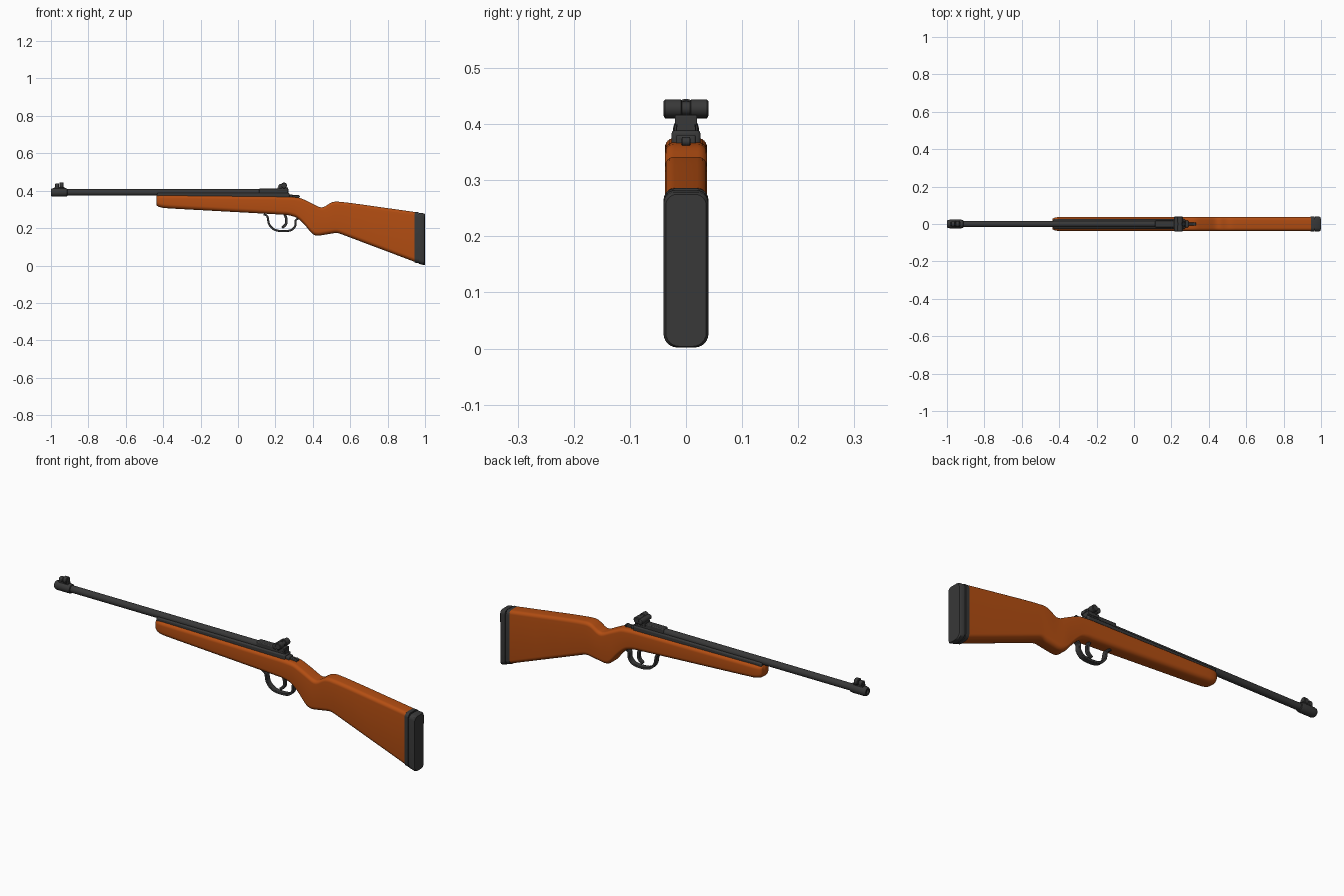
import bpy, bmesh, math
from mathutils import Vector

cube = bpy.data.objects.get("Cube")
if cube:
    bpy.data.objects.remove(cube, do_unlink=True)


def material(name, rgb):
    m = bpy.data.materials.new(name)
    m.use_nodes = True
    m.diffuse_color = (*rgb, 1)
    bsdf = m.node_tree.nodes["Principled BSDF"]
    bsdf.inputs["Base Color"].default_value = (*rgb, 1)
    bsdf.inputs["Roughness"].default_value = 0.6
    return m


WOOD = material("orange wood", (0.45, 0.075, 0.006))
STEEL = material("dark steel", (0.04, 0.04, 0.04))


def finish(name, bm, mat, bevel=0, angle=40):
    bmesh.ops.recalc_face_normals(bm, faces=bm.faces)
    me = bpy.data.meshes.new(name)
    bm.to_mesh(me)
    bm.free()
    me.materials.append(mat)
    ob = bpy.data.objects.new(name, me)
    bpy.context.collection.objects.link(ob)
    if bevel:
        b = ob.modifiers.new("soft edges", "BEVEL")
        b.width, b.segments = bevel, 2
    bpy.ops.object.select_all(action="DESELECT")
    ob.select_set(True)
    bpy.context.view_layer.objects.active = ob
    bpy.ops.object.shade_smooth_by_angle(angle=math.radians(angle))
    return ob


def skin(bm, rings):
    """Join equal rings of points into a closed tube."""
    vs = [[bm.verts.new(p) for p in r] for r in rings]
    n = len(vs[0])
    for a, b in zip(vs, vs[1:]):
        for i in range(n):
            j = (i + 1) % n
            bm.faces.new((a[i], a[j], b[j], b[i]))
    bm.faces.new(vs[0])
    bm.faces.new(vs[-1])


def rounded_ring(half, bottom, top, r_low, r_top, x_at):
    """Rounded rectangle across the length; x_at gives x for a height."""
    ring = []
    corners = ((1, 1, 0), (-1, 1, 90), (-1, -1, 180), (1, -1, 270))
    for sy, sz, start in corners:
        r = min(r_top if sz > 0 else r_low, half * 0.98, (top - bottom) * 0.48)
        cy, cz = sy * (half - r), (top - r if sz > 0 else bottom + r)
        for k in range(7):
            a = math.radians(start + 15 * k)
            z = cz + r * math.sin(a)
            ring.append((x_at(z), cy + r * math.cos(a), z))
    return ring


def turned(name, axis, centre, profile, sides=32):
    """Lathe a profile of (position, radius) about the x or y axis."""
    rings = []
    for t, r in profile:
        ring = []
        for k in range(sides):
            a = math.tau * k / sides
            c, s = r * math.cos(a), r * math.sin(a)
            off = (t, c, s) if axis == "x" else (c, t, s)
            ring.append(Vector(centre) + Vector(off))
        rings.append(ring)
    bm = bmesh.new()
    skin(bm, rings)
    return finish(name, bm, STEEL)


def block(name, x, y, z, bevel=0.002):
    bm = bmesh.new()
    skin(bm, [[(x[i], y[0], z[0]), (x[i], y[1], z[0]),
               (x[i], y[1], z[1]), (x[i], y[0], z[1])] for i in (0, 1)])
    return finish(name, bm, STEEL, bevel)


def sample(pts, x):
    for (x0, z0), (x1, z1) in zip(pts, pts[1:]):
        if x <= x1:
            return z0 + (z1 - z0) * (x - x0) / (x1 - x0)
    return pts[-1][1]


def smooth(pts, x, reach):
    return sum(sample(pts, x + reach * k / 4) for k in range(-4, 5)) / 9


def strap(name, pts, half_width, thick):
    """Flat metal strip swept along a smooth path in the side plane."""
    p = [Vector((x, 0, z)) for x, z in pts]
    p = [p[0]] + p + [p[-1]]
    path = []
    for a, b, c, d in zip(p, p[1:], p[2:], p[3:]):
        for k in range(6):
            t = k / 6
            path.append(0.5 * (2 * b + (c - a) * t + (2*a - 5*b + 4*c - d) * t**2
                               + (3*b - a - 3*c + d) * t**3))
    path.append(p[-1])
    rings = []
    for i, q in enumerate(path):
        d = path[min(i + 1, len(path) - 1)] - path[max(i - 1, 0)]
        n = Vector((-d.z, 0, d.x)).normalized() * thick / 2
        w = Vector((0, half_width, 0))
        rings.append([q + n + w, q + n - w, q - n - w, q - n + w])
    bm = bmesh.new()
    skin(bm, rings)
    return finish(name, bm, STEEL, 0.002)


# Wooden stock: lofted between upper and lower outlines
upper = [(-0.44, 0.376), (0.27, 0.368), (0.33, 0.363), (0.39, 0.335), (0.44, 0.309),
         (0.462, 0.312), (0.495, 0.337), (0.52, 0.343), (0.6, 0.335), (0.96, 0.284)]
lower = [(-0.44, 0.312), (-0.38, 0.306), (0.15, 0.277), (0.27, 0.270), (0.315, 0.257),
         (0.355, 0.22), (0.40, 0.164), (0.425, 0.158), (0.53, 0.176), (0.96, 0.014)]
rings = []
tip = [(-0.437, 0.6, 0.016), (-0.434, 0.78, 0.009), (-0.425, 0.9, 0.004), (-0.41, 0.97, 0.001)]
stations = [(x, w, lift) for x, w, lift in tip]
stations += [(-0.39 + 0.06 * k, 1, 0) for k in range(11)]
stations += [(0.255 + 0.0125 * k, 1, 0) for k in range(27)]
stations += [(0.65, 1, 0), (0.8, 1, 0), (0.946, 1, 0)]
for x, w, lift in stations:
    top, bottom = smooth(upper, x, 0.014), smooth(lower, x, 0.014) + lift
    rings.append(rounded_ring(0.0375 * w, bottom, top, 0.022, 0.017, lambda z, x=x: x))
bm = bmesh.new()
skin(bm, rings)
finish("stock", bm, WOOD, angle=50)


# Butt plate and recoil pad with a slightly hollow rear face
def hollow(z):
    return 0.999 - 0.012 * math.sin(math.pi * min(max(z / 0.28, 0), 1))


def butt_piece(name, sections):
    bm = bmesh.new()
    skin(bm, [rounded_ring(h, lo, hi, 0.024, 0.02, f) for h, lo, hi, f in sections])
    finish(name, bm, STEEL)


butt_piece("butt_plate", [(0.039, 0.016, 0.286, lambda z: 0.944),
                          (0.040, 0.012, 0.285, lambda z: 0.964)])
butt_piece("pad_seam", [(0.036, 0.015, 0.279, lambda z: 0.96),
                        (0.036, 0.012, 0.277, lambda z: 0.975)])
butt_piece("recoil_pad", [(0.040, 0.009, 0.282, lambda z: 0.969),
                          (0.040, 0.002, 0.279, lambda z: hollow(z) - 0.005),
                          (0.036, 0.004, 0.275, lambda z: hollow(z) + 0.001)])

# Barrel, muzzle sleeve and receiver
turned("barrel", "x", (0, 0, 0.391), [(-0.99, 0.017), (0.27, 0.017)])
turned("muzzle_sleeve", "x", (0, 0, 0.391),
       [(-0.93, 0.010), (-0.999, 0.010), (-1.0, 0.018), (-0.996, 0.021), (-0.985, 0.023),
        (-0.925, 0.023), (-0.914, 0.021), (-0.912, 0.017)])
block("receiver", (-0.432, 0.275), (-0.026, 0.026), (0.355, 0.389), 0.006)
block("receiver_tail", (0.26, 0.292), (-0.018, 0.018), (0.35, 0.381), 0.005)
block("safety_catch", (0.28, 0.325), (-0.008, 0.008), (0.355, 0.376), 0.003)
turned("safety_button", "y", (0.323, 0, 0.369), [(-0.007, 0.008), (0.007, 0.008)], 16)

# Front sight: foot, blade and hood lobes
block("front_sight_foot", (-0.98, -0.928), (-0.011, 0.011), (0.405, 0.421))
for name, x, z, r in (("front_sight_lobe", -0.967, 0.425, 0.014),
                      ("front_sight_hood", -0.944, 0.428, 0.017)):
    turned(name, "x", (x, 0, z), [(-0.011, r - 0.003), (-0.008, r), (0.008, r), (0.011, r - 0.003)])

# Rear sight: dovetail rail, cross drums and a notched leaf
block("sight_rail", (0.112, 0.268), (-0.018, 0.018), (0.385, 0.411), 0.004)
block("sight_clamp", (0.21, 0.268), (-0.02, 0.02), (0.398, 0.416))
turned("sight_drum_front", "y", (0.228, 0, 0.423),
       [(-0.039, 0.010), (-0.037, 0.013), (0.037, 0.013), (0.039, 0.010)], 24)
turned("sight_drum_rear", "y", (0.246, 0, 0.428),
       [(-0.04, 0.013), (-0.037, 0.016), (-0.009, 0.016), (-0.007, 0.012),
        (0.007, 0.012), (0.009, 0.016), (0.037, 0.016), (0.04, 0.013)], 24)

# Trigger guard and trigger
strap("trigger_guard", [(0.137, 0.275), (0.157, 0.262), (0.167, 0.22), (0.195, 0.192),
                        (0.24, 0.184), (0.285, 0.19), (0.307, 0.214), (0.308, 0.24),
                        (0.325, 0.255)], 0.013, 0.011)
strap("trigger", [(0.248, 0.278), (0.258, 0.25), (0.256, 0.222), (0.236, 0.202)], 0.008, 0.014)
